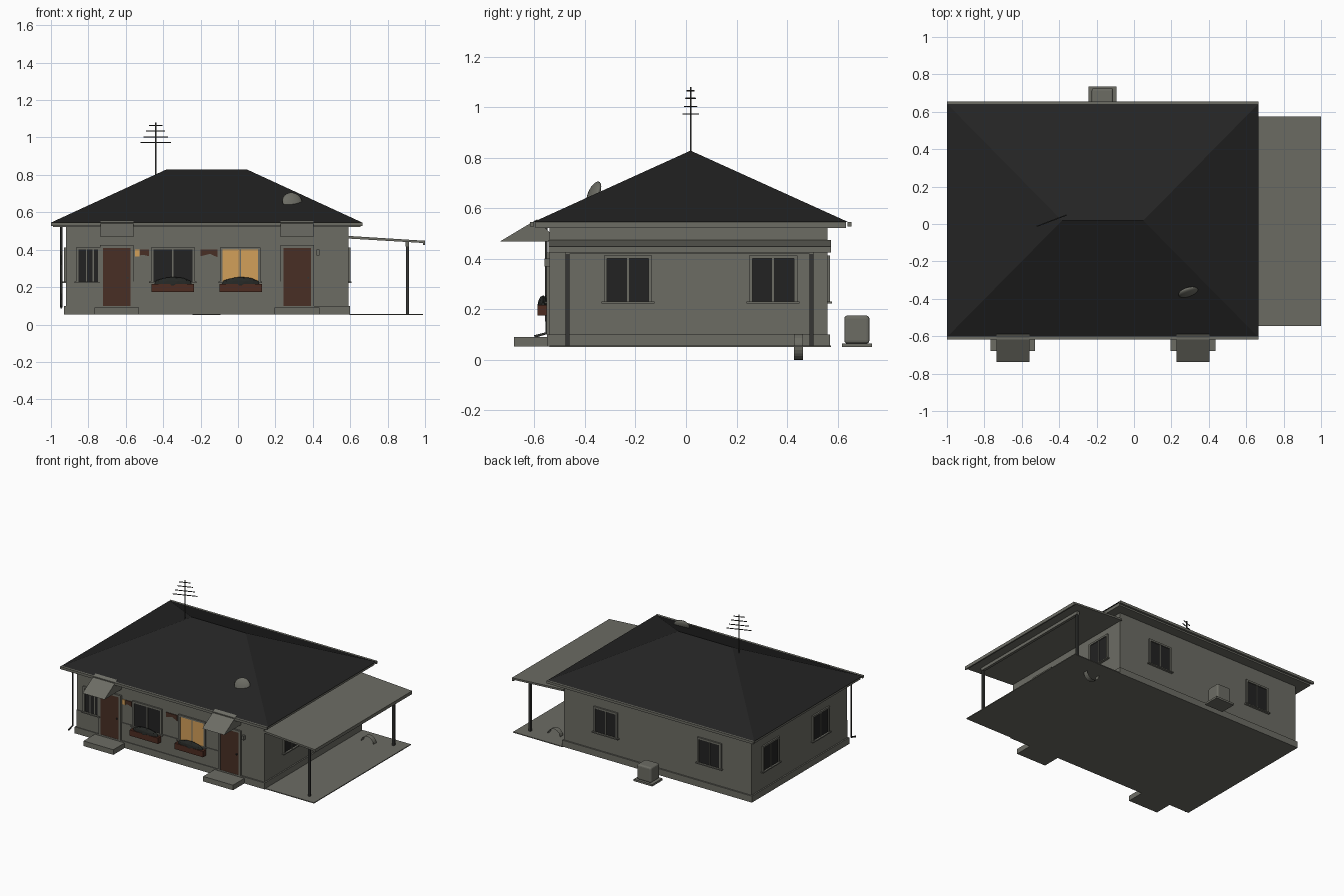
import bpy, bmesh, math
from mathutils import Matrix

if "Cube" in bpy.data.objects:
    bpy.data.objects.remove(bpy.data.objects["Cube"])


def material(name, rgb):
    m = bpy.data.materials.new(name)
    m.diffuse_color = (*rgb, 1)
    m.use_nodes = True
    m.node_tree.nodes["Principled BSDF"].inputs["Base Color"].default_value = m.diffuse_color
    return m


GREY = material("grey plaster", (0.15, 0.15, 0.127))
ROOF = material("black roof", (0.017, 0.017, 0.017))
GLASS = material("dark glass", (0.016, 0.016, 0.016))
BROWN = material("brown wood", (0.066, 0.028, 0.018))
RUST = material("red brown box", (0.075, 0.025, 0.015))
AMBER = material("lit window", (0.65, 0.35, 0.10))
METAL = material("dark metal", (0.035, 0.036, 0.033))
LEAF = material("dark foliage", (0.018, 0.02, 0.018))


def finish(name, bm, mat):
    bmesh.ops.recalc_face_normals(bm, faces=bm.faces)
    me = bpy.data.meshes.new(name)
    bm.to_mesh(me)
    bm.free()
    me.materials.append(mat)
    ob = bpy.data.objects.new(name, me)
    bpy.context.collection.objects.link(ob)
    return ob


def boxes(name, mat, *extents):
    """One object from boxes given as (x0, x1, y0, y1, z0, z1)."""
    bm = bmesh.new()
    for x0, x1, y0, y1, z0, z1 in extents:
        m = Matrix.Translation(((x0 + x1) / 2, (y0 + y1) / 2, (z0 + z1) / 2))
        m = m @ Matrix.Diagonal((abs(x1 - x0), abs(y1 - y0), abs(z1 - z0), 1))
        bmesh.ops.create_cube(bm, size=1, matrix=m)
    return finish(name, bm, mat)


def prism(name, mat, profile, axis, a, b):
    """Extrude a 2D profile along x ((y,z) points) or y ((x,z) points)."""
    bm = bmesh.new()
    put = (lambda p: (a, *p)) if axis == "x" else (lambda p: (p[0], a, p[1]))
    f = bm.faces.new([bm.verts.new(put(p)) for p in profile])
    r = bmesh.ops.extrude_face_region(bm, geom=[f])
    d = (b - a, 0, 0) if axis == "x" else (0, b - a, 0)
    bmesh.ops.translate(bm, vec=d, verts=[v for v in r["geom"] if isinstance(v, bmesh.types.BMVert)])
    return finish(name, bm, mat)


def tube(name, mat, points, r):
    cu = bpy.data.curves.new(name, "CURVE")
    cu.dimensions = "3D"
    cu.bevel_depth, cu.bevel_resolution, cu.use_fill_caps = r, 1, True
    s = cu.splines.new("POLY")
    s.points.add(len(points) - 1)
    for p, co in zip(s.points, points):
        p.co = (*co, 1)
    cu.materials.append(mat)
    ob = bpy.data.objects.new(name, cu)
    bpy.context.collection.objects.link(ob)
    return ob


# House body
X0, X1, Y0, Y1, GZ = -0.92, 0.59, -0.54, 0.56, 0.053
boxes("walls", GREY, (X0, X1, Y0, Y1, 0.09, 0.53))
boxes("plinth", GREY, (-0.93, 0.60, -0.55, 0.57, GZ, 0.10))
boxes("front_wainscot", GREY, (-0.565, 0.23, -0.545, Y0, 0.10, 0.23), (X0, -0.73, -0.545, Y0, 0.10, 0.225))


def on_wall(side, u0, u1, d0, d1, z0, z1):
    """Box at u along a wall, d outward from it."""
    if side == "front":
        return (u0, u1, Y0 - d1, Y0 - d0, z0, z1)
    if side == "back":
        return (u0, u1, Y1 + d0, Y1 + d1, z0, z1)
    if side == "left":
        return (X0 - d1, X0 - d0, u0, u1, z0, z1)
    return (X1 + d0, X1 + d1, u0, u1, z0, z1)


def window(name, side, c, w, bars=(0,), pane=GLASS):
    z0, z1, h, t = 0.23, 0.40, w / 2, 0.013
    boxes(name + "_pane", pane, on_wall(side, c - h, c + h, -0.005, 0.004, z0, z1))
    parts = [on_wall(side, c - h - t, c - h, 0, 0.011, z0, z1 + t),
             on_wall(side, c + h, c + h + t, 0, 0.011, z0, z1 + t),
             on_wall(side, c - h, c + h, 0, 0.011, z1, z1 + t),
             on_wall(side, c - h - 0.022, c + h + 0.022, 0, 0.018, z0 - 0.008, z0)]
    parts += [on_wall(side, c + b - 0.004, c + b + 0.004, 0, 0.008, z0, z1) for b in bars]
    boxes(name + "_frame", GREY, *parts)


# Windows
window("front_small_window", "front", -0.80, 0.105, (-0.01, 0.027))
window("front_middle_window", "front", -0.348, 0.21)
window("front_lit_window", "front", 0.012, 0.19, pane=AMBER)
for side in ("left", "right"):
    window(side + "_window_a", side, -0.23, 0.165)
    window(side + "_window_b", side, 0.345, 0.165)
window("back_window_a", "back", 0.25, 0.165)
window("back_window_b", "back", -0.585, 0.165)

# Doors, steps and awnings
for tag, c in (("left", -0.648), ("right", 0.316)):
    boxes(tag + "_door", BROWN, (c - 0.074, c + 0.074, -0.548, Y0 + 0.005, 0.095, 0.41))
    boxes(tag + "_door_frame", GREY,
          (c - 0.09, c - 0.074, -0.553, Y0, 0.10, 0.425),
          (c + 0.074, c + 0.09, -0.553, Y0, 0.10, 0.425),
          (c - 0.074, c + 0.074, -0.553, Y0, 0.41, 0.425))
    boxes(tag + "_door_knob", METAL, (c + 0.055, c + 0.063, -0.556, -0.548, 0.245, 0.255))
    boxes(tag + "_step", GREY, (c - 0.12, c + 0.12, -0.68, -0.54, GZ, 0.09))
    prism(tag + "_awning", GREY, [(-0.737, 0.468), (-0.59, 0.556), (-0.535, 0.50), (-0.535, 0.468)],
          "x", c - 0.088, c + 0.088)

# Flower boxes with foliage
for tag, c in (("left", -0.348), ("right", 0.014)):
    boxes(tag + "_flower_box", RUST, (c - 0.114, c + 0.114, -0.587, -0.55, 0.175, 0.217))
    bm = bmesh.new()
    bmesh.ops.create_icosphere(bm, subdivisions=2, radius=1, matrix=Matrix.Translation((c, -0.566, 0.215))
                               @ Matrix.Diagonal((0.105, 0.022, 0.04, 1)))
    finish(tag + "_foliage", bm, LEAF)

# Patches and lamp on the front wall
prism("wall_patch_left", BROWN, [(-0.525, 0.40), (-0.475, 0.40), (-0.475, 0.365), (-0.505, 0.372), (-0.525, 0.37)],
      "y", -0.545, -0.535)
prism("wall_patch_right", BROWN, [(-0.20, 0.40), (-0.11, 0.40), (-0.11, 0.36), (-0.15, 0.378), (-0.20, 0.365)],
      "y", -0.545, -0.535)
boxes("lit_lamp", AMBER, (-0.55, -0.527, -0.547, -0.54, 0.365, 0.40))
boxes("wall_lamp", GREY, (0.42, 0.437, -0.56, -0.54, 0.37, 0.40))

# Hip roof, fascia and gutters
bm = bmesh.new()
a, b, c, d = [bm.verts.new((x, y, 0.545)) for x, y in ((-1, -0.605), (0.665, -0.605), (0.665, 0.643), (-1, 0.643))]
e, f = bm.verts.new((-0.385, 0.018, 0.828)), bm.verts.new((0.05, 0.018, 0.828))
for vs in ((a, b, f, e), (b, c, f), (c, d, e, f), (d, a, e), (d, c, b, a)):
    bm.faces.new(vs)
finish("hip_roof", bm, ROOF)
boxes("fascia", GREY, (-0.99, 0.655, -0.595, 0.633, 0.522, 0.545))
boxes("gutters", GREY, (-1, 0.665, -0.618, -0.602, 0.528, 0.546), (-1, 0.665, 0.64, 0.655, 0.528, 0.546))

# Downpipe at the front left corner
tube("downpipe", METAL, [(-0.945, -0.553, 0.53), (-0.945, -0.553, 0.105), (-0.945, -0.60, 0.092)], 0.006)

# Carport
boxes("carport_slab", GREY, (0.595, 0.99, -0.54, 0.575, 0.051, 0.057))
prism("carport_roof", GREY, [(0.585, 0.474), (1.0, 0.448), (1.0, 0.425), (0.99, 0.425), (0.99, 0.436), (0.585, 0.460)],
      "y", -0.545, 0.575)
boxes("carport_beam", GREY, (0.895, 0.915, -0.48, 0.505, 0.418, 0.442))
boxes("carport_posts", METAL, *[(0.897, 0.913, y - 0.008, y + 0.008, 0.055, 0.425) for y in (-0.47, 0.497)])

# Thin open ring standing on the carport floor
bm = bmesh.new()
bmesh.ops.create_cone(bm, cap_ends=False, segments=24, radius1=0.051, radius2=0.051, depth=0.036,
                      matrix=Matrix.Translation((0.74, 0.446, 0.051)) @ Matrix.Rotation(math.pi / 2, 4, "X"))
finish("hose_ring", bm, GREY)

# Cooling unit behind the house
boxes("cooler_base", GREY, (-0.243, -0.094, 0.617, 0.736, 0.05, 0.064))
unit = boxes("cooler_body", GREY, (-0.226, -0.111, 0.627, 0.726, 0.064, 0.175))
bev = unit.modifiers.new("rounded", "BEVEL")
bev.width, bev.segments = 0.012, 3

# Aerial
boxes("aerial_mast", METAL, (-0.443, -0.437, 0.015, 0.021, 0.78, 1.08))
for i, (z, h) in enumerate(((1.065, 0.036), (1.035, 0.05), (1.003, 0.064), (0.973, 0.08))):
    tube(f"aerial_bar_{i}", METAL, [(-0.44 - h, 0.018 - h * 0.38, z), (-0.44 + h, 0.018 + h * 0.38, z)], 0.003)

# Dish on the front slope
bm = bmesh.new()
bmesh.ops.create_uvsphere(bm, u_segments=20, v_segments=12, radius=1,
                          matrix=Matrix.Translation((0.29, -0.365, 0.657)) @ Matrix.Rotation(0.3, 4, "Z")
                          @ Matrix.Rotation(-0.4, 4, "X") @ Matrix.Diagonal((0.055, 0.018, 0.052, 1)))
for p in bm.faces:
    p.smooth = True
finish("dish", bm, GREY)
